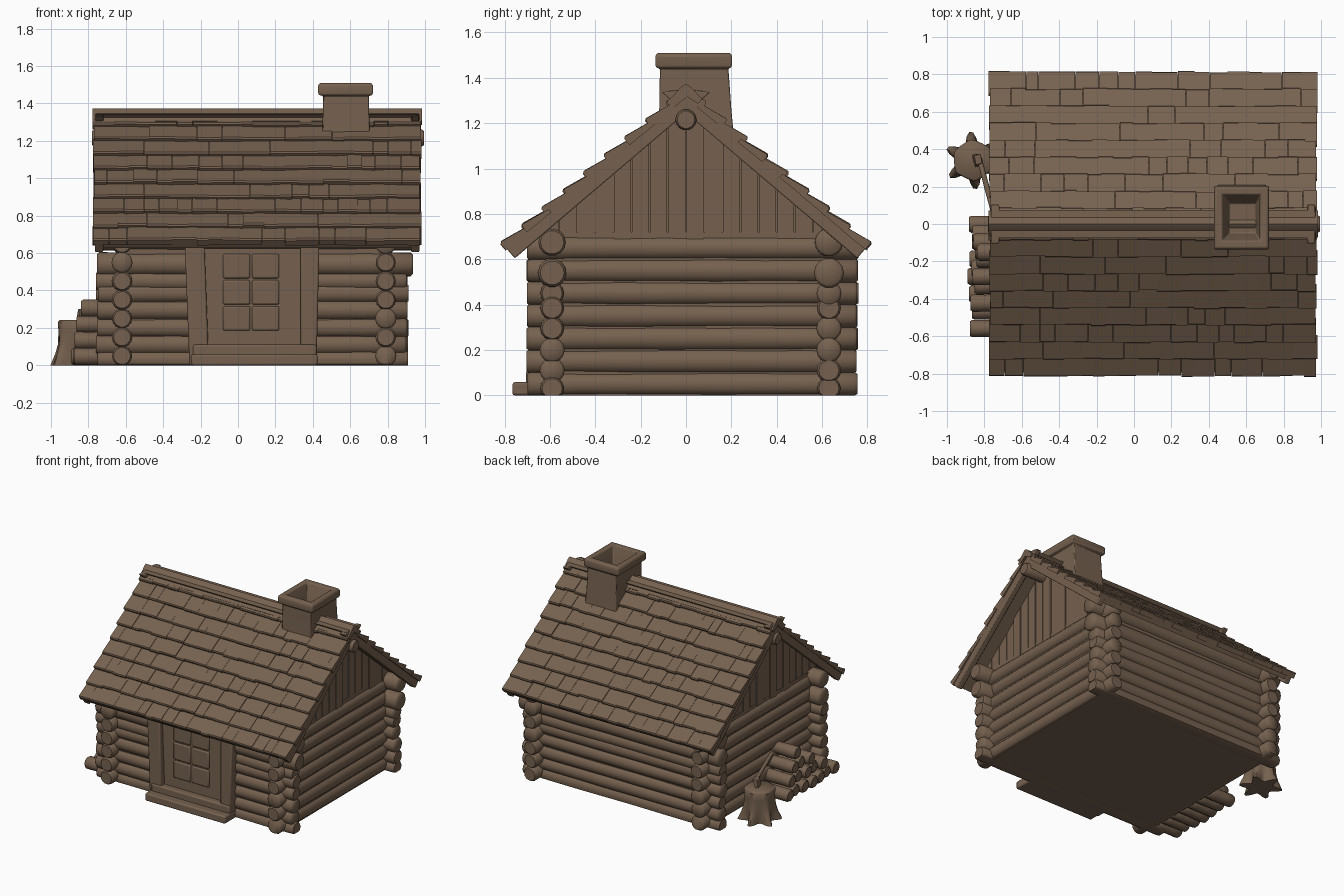
import bpy, bmesh, math, random
from mathutils import Vector

if "Cube" in bpy.data.objects:
    bpy.data.objects.remove(bpy.data.objects["Cube"])

random.seed(4)
mat = bpy.data.materials.new("brown_wood")
mat.diffuse_color = (0.18, 0.12, 0.078, 1)
mat.use_nodes = True
mat.node_tree.nodes["Principled BSDF"].inputs["Base Color"].default_value = mat.diffuse_color
TAN = 0.85
ANG = math.atan(TAN)
C, S = math.cos(ANG), math.sin(ANG)
RIDGE = 1.37
SLOPE = 0.82 / C
X0, X1 = -0.77, 0.975            # roof ends
WL, WR, WF, WB = -0.62, 0.79, -0.59, 0.63   # wall centre lines


def finish(bm, name, bevel=0.0, angle=40):
    bmesh.ops.recalc_face_normals(bm, faces=bm.faces)
    me = bpy.data.meshes.new(name)
    bm.to_mesh(me)
    bm.free()
    me.materials.append(mat)
    ob = bpy.data.objects.new(name, me)
    bpy.context.collection.objects.link(ob)
    for p in me.polygons:
        p.use_smooth = True
    me.set_sharp_from_angle(angle=math.radians(angle))
    if bevel:
        b = ob.modifiers.new("bevel", 'BEVEL')
        b.width, b.segments = bevel, 2
    return ob


def rings(bm, loops):
    """Skin a list of equal-length point loops and cap both ends."""
    vs = [[bm.verts.new(p) for p in lp] for lp in loops]
    n = len(vs[0])
    for a, b in zip(vs, vs[1:]):
        for i in range(n):
            bm.faces.new((a[i], a[(i + 1) % n], b[(i + 1) % n], b[i]))
    bm.faces.new(vs[0][::-1])
    bm.faces.new(vs[-1])


def prism(bm, pts, axis, lo, hi):
    put = {'x': lambda t, u, v: (t, u, v), 'y': lambda t, u, v: (u, t, v)}[axis]
    rings(bm, [[put(t, u, v) for u, v in pts] for t in (lo, hi)])


def box(bm, x0, x1, y0, y1, z0, z1):
    prism(bm, [(x0, z0), (x1, z0), (x1, z1), (x0, z1)], 'y', y0, y1)


def log(bm, p, q, r, sides=14, wob=0.04, segs=7):
    """Slightly uneven round log with softened ends."""
    p, q = Vector(p), Vector(q)
    d = (q - p).normalized()
    u = d.cross(Vector((0, 0, 1))).normalized()
    v = u.cross(d)
    ln = (q - p).length
    ts = [0, 0.012] + [ln * k / segs for k in range(1, segs)] + [ln - 0.012, ln]
    loops = []
    for i, t in enumerate(ts):
        rr = r * (0.82 if i in (0, len(ts) - 1) else 1 + random.uniform(-wob, wob))
        lp = []
        for k in range(sides):
            a = 2 * math.pi * k / sides
            w = p + d * t + (u * math.cos(a) + v * math.sin(a)) * rr
            w.z = max(w.z, 0)
            lp.append(w)
        loops.append(lp)
    rings(bm, loops)


def P(side, s, n):
    """Point on the roof section: s down the slope, n off its surface."""
    return (side * (s * C + n * S), RIDGE - s * S + n * C)


# Solid core and floor
bm = bmesh.new()
box(bm, WL - 0.03, WR + 0.03, WF - 0.03, WB + 0.03, 0, 0.72)
finish(bm, "house_core")

# Side wall logs, running front to back
bm = bmesh.new()
for x in (WL, WR):
    for k in range(7):
        e = random.uniform(-0.006, 0.006)
        log(bm, (x, -0.70 + e, 0.05 + 0.1 * k), (x, 0.755 + e, 0.05 + 0.1 * k), 0.055)
finish(bm, "side_wall_logs", angle=50)

# Front and back wall logs, half a log higher; the top ones stick out further
bm = bmesh.new()
for y in (WF, WB):
    for z in (0.03, 0.11, 0.2, 0.295, 0.385, 0.45):
        e = random.uniform(-0.006, 0.006)
        log(bm, (-0.755 + e, y, z), (0.905 + e, y, z), 0.054)
    log(bm, (-0.755, y, 0.54), (0.935, y, 0.54), 0.064)
    log(bm, (-0.755, y, 0.675), (0.94, y, 0.675), 0.063)
finish(bm, "front_and_back_wall_logs", angle=50)

# Vertical gable planks
bm = bmesh.new()
w = 0.08
for x, out in ((WL, -1), (WR, 1)):
    for k in range(-8, 8):
        a, b = k * w + 0.003, (k + 1) * w - 0.003
        ta, tb = (RIDGE - 0.09 - TAN * abs(t) for t in (a, b))
        f = x + out * (0.03 + random.uniform(-0.006, 0.006))
        prism(bm, [(a, 0.69), (b, 0.69), (b, tb), (a, ta)], 'x', x - out * 0.02, f)
    prism(bm, [(-0.64, 0.69), (0.64, 0.69), (0.64, 0.72), (0, 1.27), (-0.64, 0.72)],
          'x', x - out * 0.01, x + out * 0.02)
finish(bm, "gable_planks")

# Roof deck and barge boards
bm = bmesh.new()
for sd in (-1, 1):
    prism(bm, [P(sd, 0, -0.03), P(sd, SLOPE - 0.01, -0.03),
               P(sd, SLOPE - 0.01, -0.07), P(sd, -0.04, -0.07)], 'x', X0 + 0.01, X1 - 0.01)
finish(bm, "roof_deck")
bm = bmesh.new()
for sd in (-1, 1):
    for a, b in ((X0 + 0.005, X0 + 0.05), (X1 - 0.05, X1 - 0.005)):
        prism(bm, [P(sd, 0, -0.03), P(sd, SLOPE - 0.005, -0.03),
                   P(sd, SLOPE - 0.005, -0.095), P(sd, -0.06, -0.095)], 'x', a, b)
finish(bm, "barge_boards", 0.006)

# Overlapping shingle rows
bm = bmesh.new()
ROWS = 9
for sd in (-1, 1):
    for r in range(ROWS):
        x = X0 + random.uniform(-0.008, 0.004)
        end = X1 + random.uniform(-0.004, 0.008)
        while x < end - 0.001:
            nx = x + random.uniform(0.06, 0.14)
            if nx > end - 0.05:
                nx = end
            hi = max(0.0, r * SLOPE / ROWS - 0.02)
            lo = (r + 1) * SLOPE / ROWS + random.uniform(-0.006, 0.004)
            n = random.uniform(-0.004, 0.002)
            prism(bm, [P(sd, hi, n - 0.024), P(sd, lo - 0.008, n), P(sd, lo, n - 0.007),
                       P(sd, lo, -0.042), P(sd, hi, -0.045)], 'x', x, nx - 0.001)
            x = nx
finish(bm, "roof_shingles", angle=30)

# Ridge cap and ridge log
bm = bmesh.new()
prism(bm, [P(-1, 0.095, -0.03), P(-1, 0.095, -0.002), P(-1, 0.02, 0.006), (0, RIDGE + 0.003),
           P(1, 0.02, 0.006), P(1, 0.095, -0.002), P(1, 0.095, -0.03), (0, RIDGE - 0.05)],
      'x', X0 - 0.008, X1 + 0.008)
finish(bm, "ridge_cap", angle=50)
bm = bmesh.new()
log(bm, (-0.78, 0, 1.215), (0.995, 0, 1.215), 0.047, wob=0.02)
finish(bm, "ridge_log", angle=50)

# Hollow chimney with a rim
bm = bmesh.new()
prof = [(0.44, 0.71, -0.13, 0.215, 1.10), (0.452, 0.703, -0.118, 0.20, 1.26),
        (0.455, 0.70, -0.115, 0.187, 1.44), (0.432, 0.718, -0.132, 0.2, 1.445),
        (0.428, 0.722, -0.135, 0.203, 1.46), (0.428, 0.722, -0.135, 0.203, 1.497),
        (0.438, 0.712, -0.126, 0.194, 1.51), (0.47, 0.68, -0.09, 0.16, 1.508),
        (0.478, 0.672, -0.083, 0.152, 1.49), (0.51, 0.65, -0.05, 0.11, 1.36)]
rings(bm, [[(a, c, z), (b, c, z), (b, d, z), (a, d, z)] for a, b, c, d, z in prof])
finish(bm, "chimney", 0.006, 35)

# Door frame, door, sill and step
bm = bmesh.new()
prism(bm, [(-0.26, 0), (-0.155, 0), (-0.18, 0.66), (-0.285, 0.66)], 'y', -0.695, WF)
prism(bm, [(0.335, 0), (0.42, 0), (0.435, 0.66), (0.335, 0.66)], 'y', -0.695, WF)
box(bm, -0.28, 0.43, -0.69, WF, 0.625, 0.68)
finish(bm, "door_frame", 0.01)
bm = bmesh.new()
box(bm, -0.19, 0.35, -0.657, WF, 0.05, 0.64)
finish(bm, "door")
bm = bmesh.new()
for i in range(2):
    for k in range(3):
        x, z = -0.08 + i * 0.155, 0.185 + k * 0.14
        box(bm, x, x + 0.145, -0.668, -0.64, z, z + 0.13)
finish(bm, "door_panels", 0.009)
bm = bmesh.new()
box(bm, -0.24, 0.42, -0.705, WF, 0.04, 0.11)
box(bm, -0.25, 0.425, -0.765, WF, 0, 0.058)
finish(bm, "door_step", 0.01)

# Stacked firewood
bm = bmesh.new()
for row, (start, count) in enumerate(((0.0, 7), (-0.05, 5), (-0.095, 3), (-0.15, 1))):
    for k in range(count):
        y, z = start - k * 0.093, 0.047 + row * 0.086
        log(bm, (-0.875 + row * 0.012 + random.uniform(-0.02, 0.012), y, z),
            (-0.64, y, z), 0.047, sides=9, segs=3)
finish(bm, "firewood_pile", angle=45)

# Chopping stump with flared roots
bm = bmesh.new()
loops = []
for z, k, base in ((0, 1, 0.1), (0.025, 0.8, 0.1), (0.06, 0.5, 0.1), (0.11, 0.22, 0.1),
                   (0.18, 0.1, 0.1), (0.232, 0.1, 0.104), (0.242, 0.08, 0.094)):
    lp = []
    for i in range(48):
        a = 2 * math.pi * i / 48
        root = (0.5 + 0.5 * math.cos(6 * (a - math.radians(155)))) ** 1.5
        r = base + k * (0.068 * root - 0.012)
        lp.append((-0.86 + r * math.cos(a), 0.34 + r * math.sin(a), z))
    loops.append(lp)
rings(bm, loops)
finish(bm, "chopping_stump", angle=50)

# Axe stuck in the stump
bm = bmesh.new()
log(bm, (-0.83, 0.36, 0.275), (-0.74, 0.02, 0.345), 0.014, sides=8, wob=0.03, segs=4)
finish(bm, "axe_handle", angle=50)
bm = bmesh.new()
rings(bm, [[(-0.85, 0.30, 0.215), (-0.836, 0.304, 0.215), (-0.862, 0.375, 0.215), (-0.87, 0.37, 0.215)],
           [(-0.845, 0.315, 0.30), (-0.81, 0.325, 0.30), (-0.82, 0.375, 0.30), (-0.855, 0.365, 0.30)]])
finish(bm, "axe_head", 0.003)
